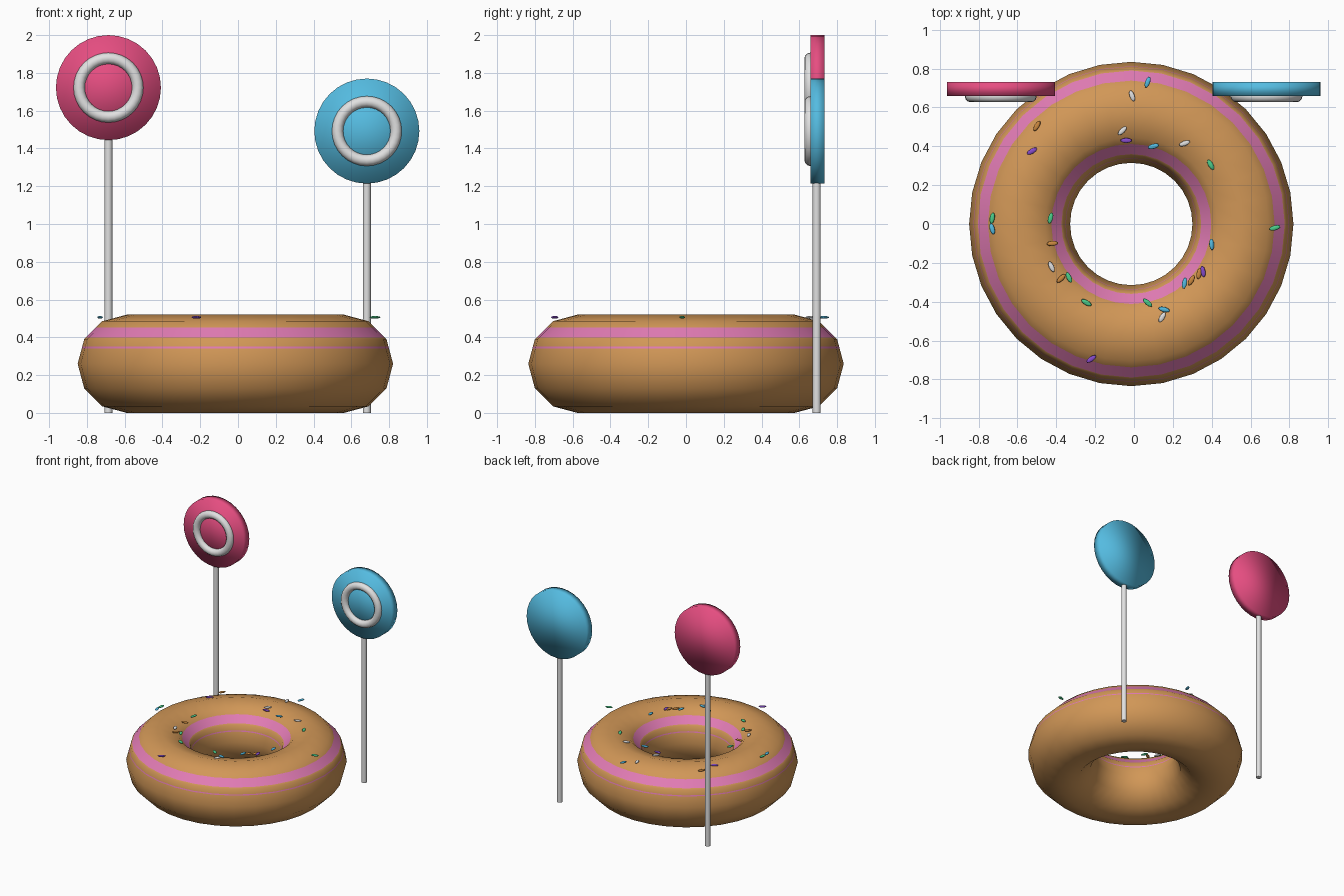
import bpy
import bmesh
from math import sin, cos, pi, radians
from mathutils import Matrix, Vector

default_cube = bpy.data.objects.get("Cube")
if default_cube:
    bpy.data.objects.remove(default_cube, do_unlink=True)


def make_material(name, red, green, blue):
    material = bpy.data.materials.new(name)
    material.use_nodes = True
    colour = (red, green, blue, 1)
    material.diffuse_color = colour
    material.node_tree.nodes["Principled BSDF"].inputs["Base Color"].default_value = colour
    return material


dough = make_material("golden dough", 0.64, 0.31, 0.095)
icing = make_material("pink icing", 0.76, 0.2, 0.46)
rose = make_material("rose candy", 0.79, 0.075, 0.22)
sky = make_material("sky blue candy", 0.09, 0.5, 0.75)
white = make_material("white sugar", 0.75, 0.75, 0.75)
green = make_material("green sugar", 0.07, 0.6, 0.25)
purple = make_material("purple sugar", 0.24, 0.07, 0.6)
orange = make_material("orange sugar", 0.6, 0.25, 0.05)


def finish(name, bm, *materials, smooth=True):
    """Turn a bmesh into a named object in the scene."""
    bmesh.ops.recalc_face_normals(bm, faces=bm.faces)
    for face in bm.faces:
        face.smooth = smooth
    mesh = bpy.data.meshes.new(name)
    bm.to_mesh(mesh)
    bm.free()
    for material in materials:
        mesh.materials.append(material)
    obj = bpy.data.objects.new(name, mesh)
    bpy.context.collection.objects.link(obj)
    return obj


def revolve(profile, segments):
    """Sweep a closed (radius, height) profile around the z axis."""
    bm = bmesh.new()
    rings = []
    for step in range(segments):
        turn = 2 * pi * step / segments
        rings.append([bm.verts.new((r * cos(turn), r * sin(turn), z)) for r, z in profile])
    count = len(profile)
    for step in range(segments):
        here, there = rings[step], rings[(step + 1) % segments]
        for k in range(count):
            after = (k + 1) % count
            bm.faces.new((here[k], there[k], there[after], here[after]))
    return bm


def circle_profile(major, minor, sides):
    return [(major + minor * cos(2 * pi * k / sides), minor * sin(2 * pi * k / sides))
            for k in range(sides)]


def cut_profile(profile, heights):
    """Add points to a closed profile wherever it crosses the given heights."""
    result = []
    for k, start in enumerate(profile):
        a, b = Vector(start), Vector(profile[(k + 1) % len(profile)])
        result.append(a)
        crossings = [(h - a.y) / (b.y - a.y) for h in heights
                     if min(a.y, b.y) + 1e-4 < h < max(a.y, b.y) - 1e-4]
        result += [a.lerp(b, t) for t in sorted(crossings)]
    return result


# Ring doughnut with icing bands cut into its surface
HALF_HEIGHT = 0.26
bands = [(0.342, 0.351), (0.4, 0.452)]
levels = [height - HALF_HEIGHT for band in bands for height in band]
bm = revolve(cut_profile(circle_profile(0.575, HALF_HEIGHT, 12), levels), 32)
bmesh.ops.translate(bm, verts=bm.verts, vec=(-0.014, 0, HALF_HEIGHT))
for face in bm.faces:
    middle = face.calc_center_median().z
    face.material_index = int(any(low < middle < high for low, high in bands))
finish("doughnut", bm, dough, icing)


# Lollipops: stick, candy disc and sugar ring
def lollipop(side, x, z, candy):
    stick = bmesh.new()
    bmesh.ops.create_cone(stick, cap_ends=True, segments=16, radius1=0.021, radius2=0.021,
                          depth=z, matrix=Matrix.Translation((x, 0.692, z / 2)))
    obj = finish(side + "_stick", stick, white)
    bpy.context.view_layer.objects.active = obj
    obj.select_set(True)
    bpy.ops.object.shade_smooth_by_angle()
    obj.select_set(False)

    upright = Matrix.Rotation(pi / 2, 4, "X")
    disc = bmesh.new()
    bmesh.ops.create_cone(disc, cap_ends=True, segments=32, radius1=0.278, radius2=0.278,
                          depth=0.072, matrix=Matrix.Translation((x, 0.696, z)) @ upright)
    finish(side + "_candy_disc", disc, candy)

    ring = revolve(circle_profile(0.155, 0.03, 12), 32)
    ring.transform(Matrix.Translation((x, 0.657, z)) @ upright)
    finish(side + "_sugar_ring", ring, white)


lollipop("right", -0.686, 1.722, rose)
lollipop("left", 0.682, 1.492, sky)

# Sprinkles: x, y and heading in degrees, grouped by colour
sprinkles = {
    "blue": (sky, [(0.07, 0.73, 70), (0.1, 0.4, 15), (-0.73, -0.025, 105), (0.155, -0.44, 165),
                   (0.26, -0.305, 80), (0.4, -0.105, 95)]),
    "white": (white, [(-0.01, 0.66, 110), (-0.06, 0.48, 45), (0.26, 0.415, 20),
                      (-0.425, -0.22, 115), (0.145, -0.48, 60)]),
    "green": (green, [(0.395, 0.305, 120), (-0.73, 0.03, 80), (-0.43, 0.03, 75),
                      (-0.335, -0.275, 115), (-0.245, -0.405, 150), (0.07, -0.405, 140),
                      (0.725, -0.02, 15)]),
    "purple": (purple, [(-0.04, 0.43, 0), (-0.525, 0.375, 30), (0.355, -0.245, 100),
                        (-0.22, -0.695, 35)]),
    "orange": (orange, [(-0.5, 0.505, 60), (-0.42, -0.1, 5), (-0.375, -0.28, 45),
                        (0.295, -0.29, 60), (0.335, -0.255, 80)]),
}
grain_shape = Matrix.Diagonal((0.03, 0.013, 0.007, 1))
for name, (material, places) in sprinkles.items():
    bm = bmesh.new()
    for x, y, heading in places:
        place = Matrix.Translation((x, y, 0.506)) @ Matrix.Rotation(radians(heading), 4, "Z")
        bmesh.ops.create_uvsphere(bm, u_segments=10, v_segments=8, radius=1,
                                  matrix=place @ grain_shape)
    finish(name + "_sprinkles", bm, material)
